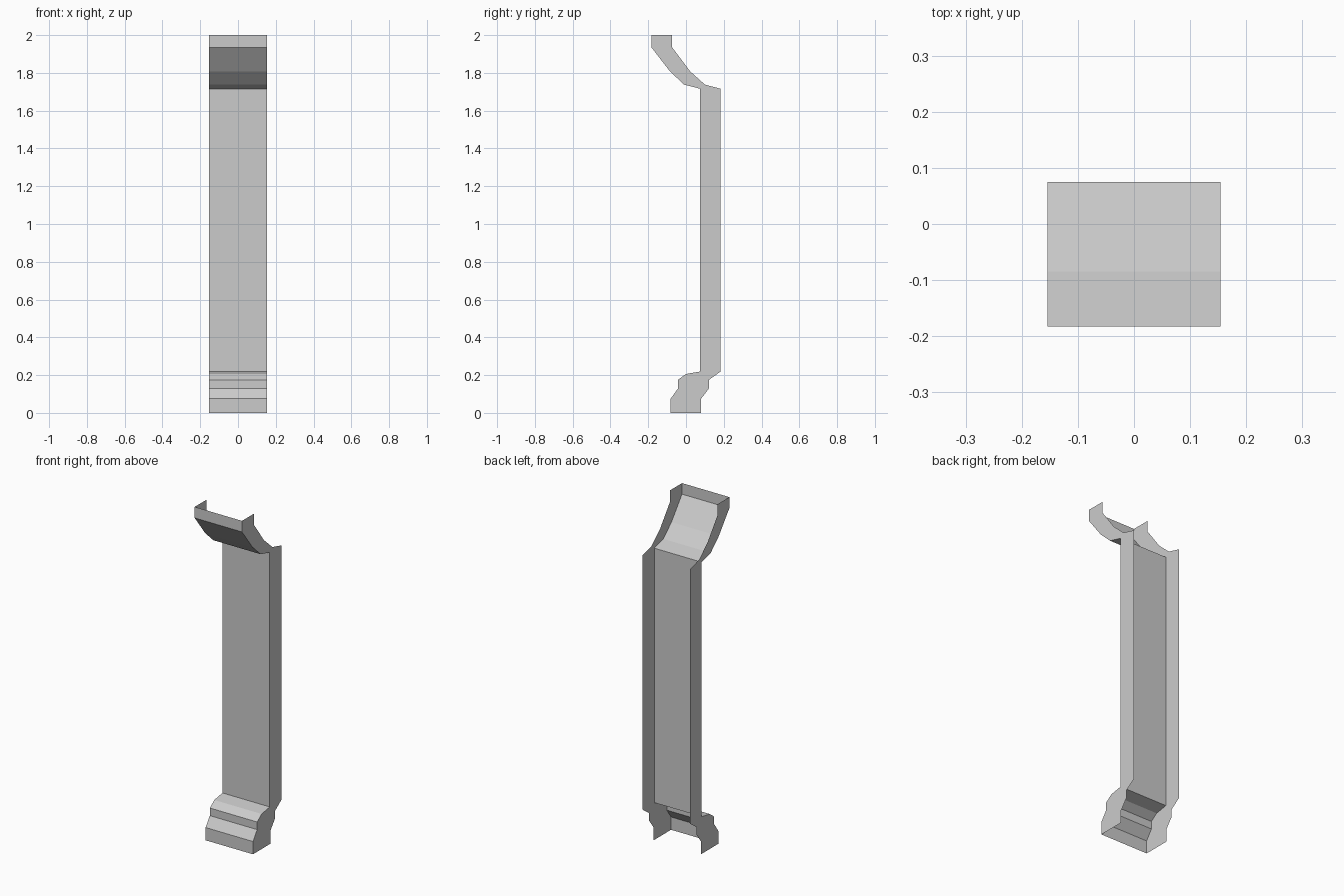
import bpy

if "Cube" in bpy.data.objects:
    bpy.data.objects.remove(bpy.data.objects["Cube"])

HALF_WIDTH = 0.154

# Side-view outline as (y, z), bottom to top: front edge and matching rear edge
FRONT = [(-0.081, 0), (-0.081, 0.075), (-0.042, 0.13), (-0.042, 0.175), (0.0, 0.206),
         (0.075, 0.219), (0.075, 1.716), (-0.01, 1.738), (-0.085, 1.808),
         (-0.183, 1.935), (-0.183, 2.0)]
REAR = [(0.08, 0), (0.08, 0.075), (0.122, 0.13), (0.122, 0.175), (0.165, 0.206),
        (0.183, 0.219), (0.183, 1.716), (0.1, 1.738), (0.022, 1.808),
        (-0.073, 1.935), (-0.073, 2.0)]


def strip(name, left, right):
    """Flat-shaded ribbon of quads between two rails of equal length."""
    n = len(left)
    faces = [(i, n + i, n + i + 1, i + 1) for i in range(n - 1)]
    mesh = bpy.data.meshes.new(name)
    mesh.from_pydata(left + right, [], faces)
    obj = bpy.data.objects.new(name, mesh)
    bpy.context.collection.objects.link(obj)
    return obj


def rail(points, x):
    return [(x, y, z) for y, z in points]


# Folded front panel, open behind
strip("front_panel", rail(FRONT, -HALF_WIDTH), rail(FRONT, HALF_WIDTH))

# Thin side cheeks that follow the panel
strip("right_cheek", rail(FRONT, HALF_WIDTH), rail(REAR, HALF_WIDTH))
strip("left_cheek", rail(REAR, -HALF_WIDTH), rail(FRONT, -HALF_WIDTH))
